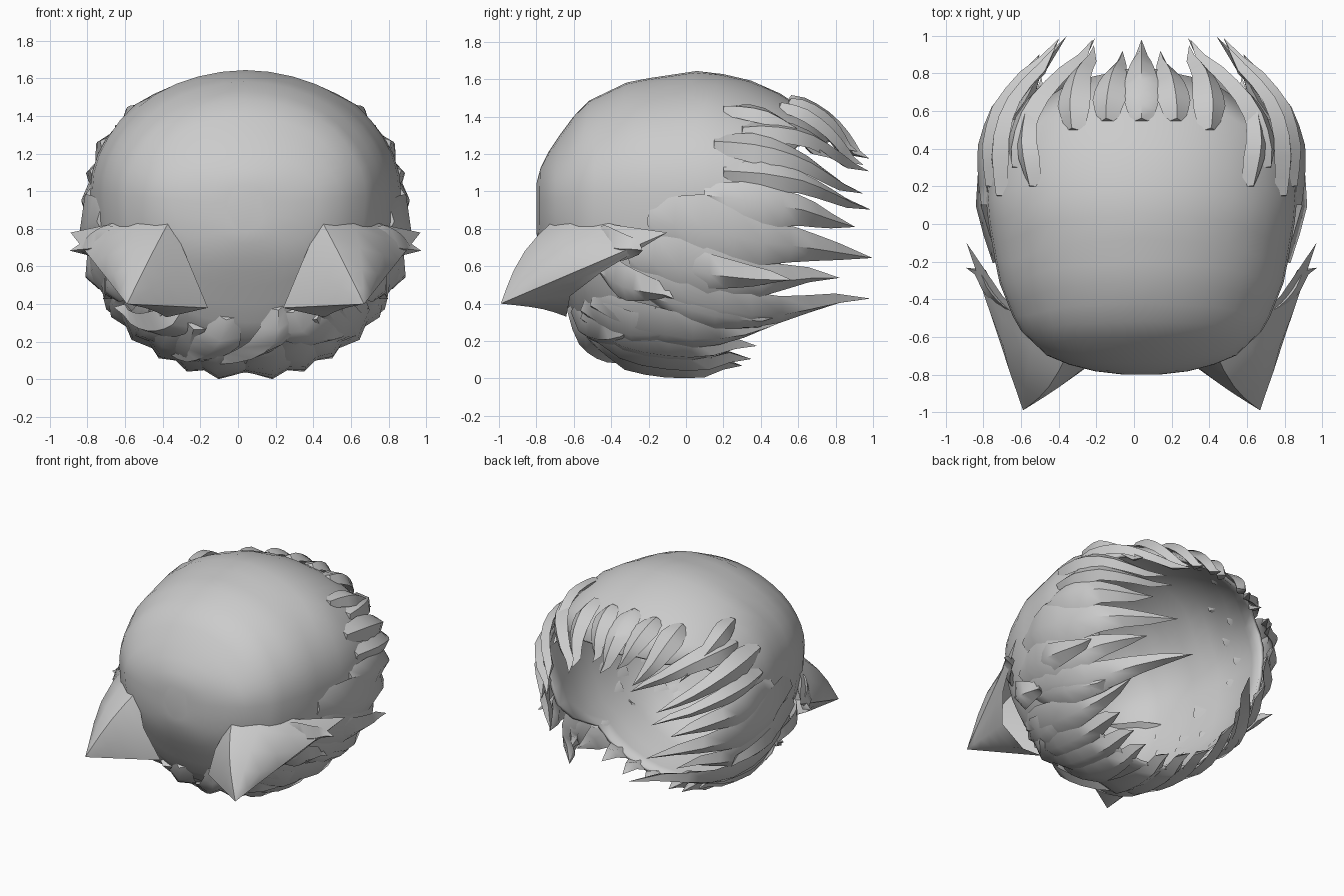
import bpy, bmesh, math
from mathutils import Vector

cube = bpy.data.objects.get("Cube")
if cube:
    bpy.data.objects.remove(cube)

CX = 0.04
# Head sections along y: (y, half width, top z, bottom z)
SECTIONS = [(-.8, .1, 1.04, .78), (-.78, .27, 1.12, .68), (-.72, .48, 1.24, .55),
            (-.55, .66, 1.47, .23), (-.3, .76, 1.59, .09), (.1, .83, 1.65, .03),
            (.4, .8, 1.58, .08), (.6, .74, 1.47, .2), (.8, .61, 1.31, .3), (1, .4, 1.16, .38)]


def section(y):
    for a, b in zip(SECTIONS, SECTIONS[1:]):
        if y <= b[0]:
            break
    t = (y - a[0]) / (b[0] - a[0])
    return [p + (q - p) * t for p, q in zip(a, b)]


def surface(y, angle, offset=0):
    """Point on the head; angle 0 is the top, 180 the bottom, positive toward +x."""
    _, half, top, bottom = section(y)
    mid = bottom + .6 * (top - bottom)
    s, c = math.sin(math.radians(angle)), math.cos(math.radians(angle))
    power = 1 if c > 0 else .91
    x = math.copysign(abs(s) ** power, s) * half
    z = mid + math.copysign(abs(c) ** power, c) * (top - mid if c > 0 else mid - bottom)
    p = Vector((CX + x, y, z))
    return p + (p - Vector((CX, .1, .9))).normalized() * offset


def finish(bm, name, sharp=40):
    bmesh.ops.recalc_face_normals(bm, faces=bm.faces)
    mesh = bpy.data.meshes.new(name)
    bm.to_mesh(mesh)
    bm.free()
    ob = bpy.data.objects.new(name, mesh)
    bpy.context.collection.objects.link(ob)
    bpy.ops.object.select_all(action='DESELECT')
    ob.select_set(True)
    bpy.context.view_layer.objects.active = ob
    bpy.ops.object.shade_smooth_by_angle(angle=math.radians(sharp))
    return ob


def bridge(bm, a, b):
    n = len(a)
    for i in range(n):
        j = (i + 1) % n
        bm.faces.new((a[i], a[j], b[j], b[i]))


def rim(angle):
    """How far back the shell reaches at each angle."""
    a = abs(angle)
    stops = [(0, .84), (35, .76), (60, .56), (120, .5), (135, .15), (180, .12)]
    for (a0, y0), (a1, y1) in zip(stops, stops[1:]):
        if a <= a1:
            return y0 + (y1 - y0) * (a - a0) / (a1 - a0)


# Open smooth shell of hair over the head
def build_shell(count=40, rows=15):
    bm = bmesh.new()
    rings = []
    for r in range(rows + 1):
        ring = []
        for i in range(count):
            angle = -180 + 360 * i / count
            y = -.8 + (rim(angle) + .8) * (r / rows) ** 1.6
            ring.append(bm.verts.new(surface(y, angle)))
        rings.append(ring)
    bm.faces.new(rings[0])
    for a, b in zip(rings, rings[1:]):
        bridge(bm, a, b)
    ob = finish(bm, "hair_shell")
    solid = ob.modifiers.new("thickness", 'SOLIDIFY')
    solid.thickness = .025
    solid.offset = -1


# Pointed lock that follows the head and tapers to a tip
def add_lock(bm, start, end, y0, y1, width, flare=0, steps=8):
    rings = []
    for i in range(steps):
        t = i / steps
        y = y0 + (y1 - y0) * t
        angle = start + (end - start) * t ** 1.4
        half = width * min(1, .45 + 2 * t) * (1 - t) ** .6
        spread = math.degrees(half / max(section(y)[1], .35))
        lift = -.02 + .07 * math.sin(math.pi * min(1, t + .1)) + flare * t * t
        ring = [(-spread, lift - .02), (0, lift + .02), (spread, lift - .02), (0, lift - .045)]
        rings.append([bm.verts.new(surface(y, angle + d, o)) for d, o in ring])
    tip = bm.verts.new(surface(y1, end, flare))
    bm.faces.new(rings[0])
    for a, b in zip(rings, rings[1:]):
        bridge(bm, a, b)
    last = rings[-1]
    for i in range(4):
        bm.faces.new((last[i], last[(i + 1) % 4], tip))


def lock_group(name, locks, sides=(1, -1)):
    bm = bmesh.new()
    for start, end, *rest in locks:
        for side in sides:
            add_lock(bm, start * side, end * side, *rest)
    finish(bm, name, 50)


# Ear: hollow-sided cone with a long rear corner
def build_ear(name, side):
    base = [(.2, -.7, .38), (.3, -.76, .62), (.4, -.7, .85), (.56, -.55, .87),
            (.74, -.38, .82), (.93, -.1, .78), (.76, -.45, .57),
            (.62, -.62, .44), (.42, -.64, .33)]
    tip = Vector((.63, -.99, .4))
    bulge = [0, .01, .05, .06, .05, 0, -.01, 0, -.02]
    centre = Vector((.5, -.5, .6))
    bm = bmesh.new()

    def vert(p):
        return bm.verts.new((CX + side * p.x, p.y, p.z))

    rings = []
    for k in range(5):
        t = k / 5
        ring = []
        for p, b in zip(base, bulge):
            q = Vector(p).lerp(tip, t)
            q += (q - centre).normalized() * b * math.sin(math.pi * t)
            ring.append(vert(q))
        rings.append(ring)
    for a, b in zip(rings, rings[1:]):
        bridge(bm, a, b)
    point = vert(tip)
    last = rings[-1]
    for i in range(len(last)):
        bm.faces.new((last[i], last[(i + 1) % len(last)], point))
    finish(bm, name, 45)


build_shell()
build_ear("left_ear", 1)
build_ear("right_ear", -1)

# Each lock: start angle, end angle, start y, end y, half width, flare
lock_group("upper_back_locks", [
    (14, 12, .55, .92, .11), (28, 34, .5, .95, .12),
    (45, 54, .2, .76, .1, .03), (56, 38, .3, .98, .13)])
lock_group("centre_back_lock", [(0, 0, .55, .98, .12)], (1,))
lock_group("side_locks", [
    (66, 70, .15, .93, .14, .02), (80, 82, .2, .97, .13, .02),
    (91, 96, .1, .88, .13, .03), (98, 113, -.2, .98, .17, .02),
    (110, 124, -.3, .8, .17, .03), (118, 148, -.3, .97, .17, .02),
    (124, 142, -.2, .74, .14), (112, 116, -.1, .5, .11, .14)])
lock_group("ear_tufts", [(106, 105, -.5, -.17, .1, .19), (118, 122, -.45, -.05, .12, .08)])

# Bangs under the head, swept back and to the sides
lock_group("bangs", [
    (136, 143, -.5, .58, .17), (148, 152, -.55, .38, .18),
    (158, 164, -.55, .35, .17), (170, 174, -.5, .3, .16),
    (142, 134, -.55, .2, .16, .02)])
lock_group("swept_bangs", [
    (150, 126, -.58, -.2, .13, .08), (172, 148, -.6, -.15, .14, .05),
    (195, 160, -.62, -.25, .13, .03)], (-1,))
lock_group("curled_bang", [(158, 128, -.6, -.15, .16, .03)], (1,))
